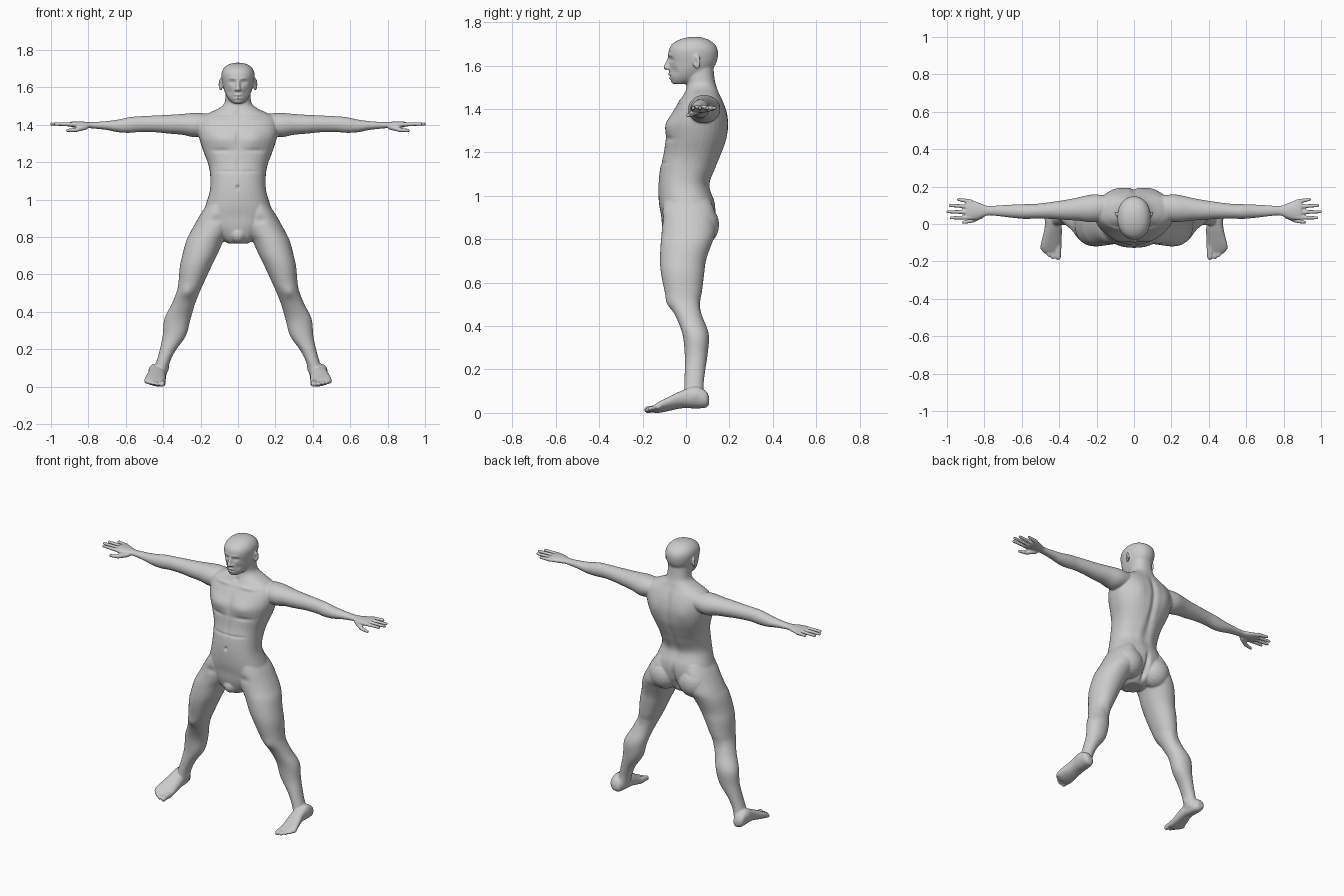
import bpy, bmesh
from math import cos, sin, pi, exp
from mathutils import Vector, Matrix, kdtree

bm = bmesh.new()
AXES = {'x': lambda t, a, b: (t, a, b), 'y': lambda t, a, b: (a, t, b), 'z': lambda t, a, b: (a, b, t)}


def spline(rows, steps=5):
    out = []
    for i in range(len(rows) - 1):
        p0, p1, p2, p3 = rows[max(i - 1, 0)], rows[i], rows[i + 1], rows[min(i + 2, len(rows) - 1)]
        for k in range(steps):
            t = k / steps
            out.append([0.5 * (2 * b + (c - a) * t + (2 * a - 5 * b + 4 * c - d) * t * t
                               + (3 * b - a - 3 * c + d) * t ** 3) for a, b, c, d in zip(p0, p1, p2, p3)])
    return out + [list(rows[-1])]


def loft(axis, rows, side=1, power=2.0, roll=0.0, n=36):
    """Skin rows of (position, min a, max a, min b, max b) with superellipse sections."""
    rings = []
    for t, a0, a1, b0, b1 in spline(rows):
        ring = []
        for k in range(n):
            c, s = cos(2 * pi * k / n), sin(2 * pi * k / n)
            e = 2 / power
            a = (a0 + a1) / 2 + (a1 - a0) / 2 * abs(c) ** e * (1 if c > 0 else -1)
            b = (b0 + b1) / 2 + (b1 - b0) / 2 * abs(s) ** e * (1 if s > 0 else -1)
            x, y, z = AXES[axis](t, a, b)
            ring.append(bm.verts.new((x * side, y, z + roll * (x - 0.41))))
        rings.append(ring)
    for r, q in zip(rings, rings[1:]):
        for k in range(n):
            bm.faces.new((r[k], r[(k + 1) % n], q[(k + 1) % n], q[k]))
    bm.faces.new(rings[0])
    bm.faces.new(rings[-1])


def ball(c, r, turn=0.0):
    m = Matrix.Translation(c) @ Matrix.Rotation(turn, 4, 'Z') @ Matrix.Diagonal((*r, 1))
    bmesh.ops.create_icosphere(bm, subdivisions=3, radius=1, matrix=m)


def digit(p, q, r0, r1, side=1, n=10):
    p, q = Vector(p), Vector(q)
    for k in range(n + 1):
        c, r = p.lerp(q, k / n), r0 + (r1 - r0) * k / n
        ball((c.x * side, c.y, c.z), (r, r, r))


# torso and neck
loft('z', [(z, -w, w, y0, y1) for z, w, y0, y1 in (
    (.775, .055, -.07, .05), (.80, .09, -.09, .08), (.86, .15, -.108, .12), (.92, .19, -.115, .135),
    (.98, .173, -.125, .132), (1.06, .15, -.127, .106), (1.14, .149, -.119, .135), (1.20, .16, -.104, .162),
    (1.27, .186, -.094, .187), (1.34, .208, -.086, .195), (1.40, .215, -.058, .187), (1.445, .20, -.03, .170),
    (1.475, .15, -.012, .155), (1.50, .098, .0, .145), (1.525, .073, .004, .136), (1.56, .067, .0, .13),
    (1.62, .064, .0, .125))], power=2.3)
ball((0, -.068, .822), (.045, .045, .046))

# head
loft('z', [(z, -w, w, y0, y1) for z, w, y0, y1 in (
    (1.523, .026, -.058, -.005), (1.538, .044, -.068, .05), (1.56, .060, -.074, .085), (1.59, .073, -.078, .12),
    (1.62, .081, -.077, .139), (1.65, .087, -.081, .147), (1.68, .089, -.079, .146), (1.705, .081, -.066, .134),
    (1.725, .063, -.037, .108), (1.737, .036, .0, .078), (1.741, .01, .03, .05))], power=2.15)
digit((0, -.077, 1.642), (0, -.092, 1.600), .009, .012)

for s in (1, -1):
    # nostril and ear
    ball((s * .011, -.083, 1.597), (.009, .011, .008))
    ball((s * .093, .05, 1.625), (.009, .019, .034), s * -.45)
    # arm, wrist and palm
    loft('x', [(.13, .03, .15, 1.37, 1.465), (.22, .01, .158, 1.343, 1.473), (.30, .018, .142, 1.356, 1.467),
               (.36, .021, .130, 1.361, 1.463), (.44, .027, .118, 1.369, 1.459), (.52, .029, .108, 1.371, 1.455),
               (.58, .027, .106, 1.366, 1.450), (.64, .032, .104, 1.369, 1.437), (.70, .039, .101, 1.381, 1.429),
               (.77, .046, .097, 1.389, 1.424), (.80, .040, .102, 1.391, 1.424), (.84, .025, .119, 1.391, 1.427),
               (.88, .021, .131, 1.395, 1.427), (.897, .027, .128, 1.4, 1.424)], s)
    # fingers and thumb
    for y0, y1, tip in ((.121, .131, .938), (.093, .099, .983), (.063, .066, .995), (.035, .033, .977)):
        digit((.875, y0, 1.411), (tip, y1, 1.413), .0125, .0095, s)
    digit((.815, .045, 1.398), (.865, .018, 1.382), .016, .012, s)
    digit((.865, .018, 1.382), (.912, .009, 1.379), .012, .0095, s)
    # leg
    loft('z', [(.99, .04, .160, -.10, .11), (.94, .03, .195, -.108, .132), (.88, .022, .230, -.11, .138),
               (.83, .045, .257, -.113, .135), (.786, .078, .278, -.117, .118), (.71, .113, .298, -.12, .092),
               (.65, .143, .311, -.115, .084), (.57, .180, .318, -.099, .074), (.52, .203, .327, -.085, .067),
               (.45, .230, .355, -.046, .078), (.37, .254, .394, -.016, .105), (.28, .279, .403, -.006, .1),
               (.20, .335, .420, -.006, .088), (.13, .368, .440, -.008, .081), (.06, .385, .462, -.01, .09)],
         s, 2.1)
    ball((s * .105, .065, .875), (.098, .088, .098))
    # foot and toes, rolled with the splayed leg
    loft('y', [(.107, .42, .455, .045, .075), (.09, .400, .472, .028, .105), (.04, .390, .476, .026, .125),
               (-.02, .386, .478, .027, .105), (-.08, .386, .492, .014, .074), (-.12, .387, .500, .006, .052),
               (-.147, .392, .490, .006, .036)], s, 2.3, roll=.2)
    for x, tip, r in ((.406, -.183, .016), (.433, -.182, .011), (.454, -.170, .011), (.473, -.154, .0105),
                      (.490, -.134, .0105)):
        z = .008 + r + .2 * (x - .41)
        digit((x, -.12, z + .008), (x, tip + r * .4, z), r * 1.1, r, s)

bmesh.ops.recalc_face_normals(bm, faces=bm.faces[:])
mesh = bpy.data.meshes.new("human_body")
bm.to_mesh(mesh)
bm.free()
body = bpy.data.objects.new("human_body", mesh)
bpy.context.collection.objects.link(body)
bpy.context.view_layer.objects.active = body
body.select_set(True)

# fuse the parts into one skin
remesh = body.modifiers.new("fuse", 'REMESH')
remesh.mode, remesh.voxel_size = 'VOXEL', .0048
relax = body.modifiers.new("relax", 'SMOOTH')
relax.factor, relax.iterations = .5, 7
for name in ("fuse", "relax"):
    bpy.ops.object.modifier_apply(modifier=name)

verts = body.data.vertices
tree = kdtree.KDTree(len(verts))
for v in verts:
    tree.insert(v.co, v.index)
tree.balance()


def sculpt(strokes):
    """Push skin near (x, y, z) within radii (rx, ry, rz) by (dx, dy, dz), on both sides."""
    for x, y, z, rx, ry, rz, dx, dy, dz in strokes:
        for s in ((1, -1) if x else (1,)):
            for co, i, _ in tree.find_range((x * s, y, z), 2.2 * max(rx, ry, rz)):
                f = exp(-((co.x - x * s) / rx) ** 2 - ((co.y - y) / ry) ** 2 - ((co.z - z) / rz) ** 2)
                verts[i].co += Vector((dx * s, dy, dz)) * f


# face: eye sockets, eyelids, brows, lips, cheeks, ear hollows
sculpt([(.032, -.075, 1.638, .017, .04, .010, 0, .011, 0), (.032, -.07, 1.638, .010, .03, .006, 0, -.005, 0),
        (.028, -.08, 1.656, .022, .03, .007, 0, -.004, 0), (0, -.075, 1.568, .018, .03, .006, 0, -.008, 0),
        (0, -.072, 1.551, .016, .03, .006, 0, -.007, 0), (0, -.08, 1.560, .024, .03, .003, 0, .005, 0),
        (0, -.07, 1.530, .018, .03, .009, 0, -.004, 0), (.045, -.06, 1.585, .016, .03, .02, -.003, .005, 0),
        (.104, .042, 1.625, .012, .009, .016, -.009, 0, 0)])
# chest, collarbones, belly and navel
sculpt([(.085, -.085, 1.335, .065, .06, .045, 0, -.013, 0), (.09, -.08, 1.272, .055, .06, .012, 0, .006, 0),
        (0, -.09, 1.34, .013, .05, .06, 0, .007, 0), (.09, -.03, 1.445, .06, .03, .010, 0, -.006, .002),
        (0, -.01, 1.475, .016, .03, .014, 0, .007, 0), (0, -.11, 1.19, .010, .05, .06, 0, .004, 0),
        (0, -.125, 1.075, .008, .03, .011, 0, .011, 0), (.06, -.115, 1.16, .06, .05, .008, 0, .004, 0),
        (.12, -.10, .90, .03, .05, .02, 0, .006, 0)])
# spine groove, shoulder blades, buttock cleft
sculpt([(0, .18, z, .018, .06, .06, 0, -.010, 0) for z in (1.40, 1.30, 1.20, 1.10)]
       + [(.10, .18, 1.34, .04, .05, .06, 0, .006, 0), (.045, .12, 1.10, .025, .05, .08, 0, .005, 0),
          (0, .13, .90, .013, .07, .05, 0, -.016, 0), (0, .13, .83, .014, .08, .04, 0, -.026, 0)])
# kneecaps, backs of knees, ankle bones
sculpt([(.272, -.08, .51, .028, .04, .03, 0, -.007, 0), (.285, .07, .49, .03, .04, .04, 0, -.005, 0),
        (.372, .03, .10, .02, .018, .018, -.006, 0, 0), (.458, .04, .09, .02, .018, .018, .006, 0, 0)])

low = min(v.co.z for v in verts)
for v in verts:
    v.co.z -= low
bpy.ops.object.shade_smooth()
